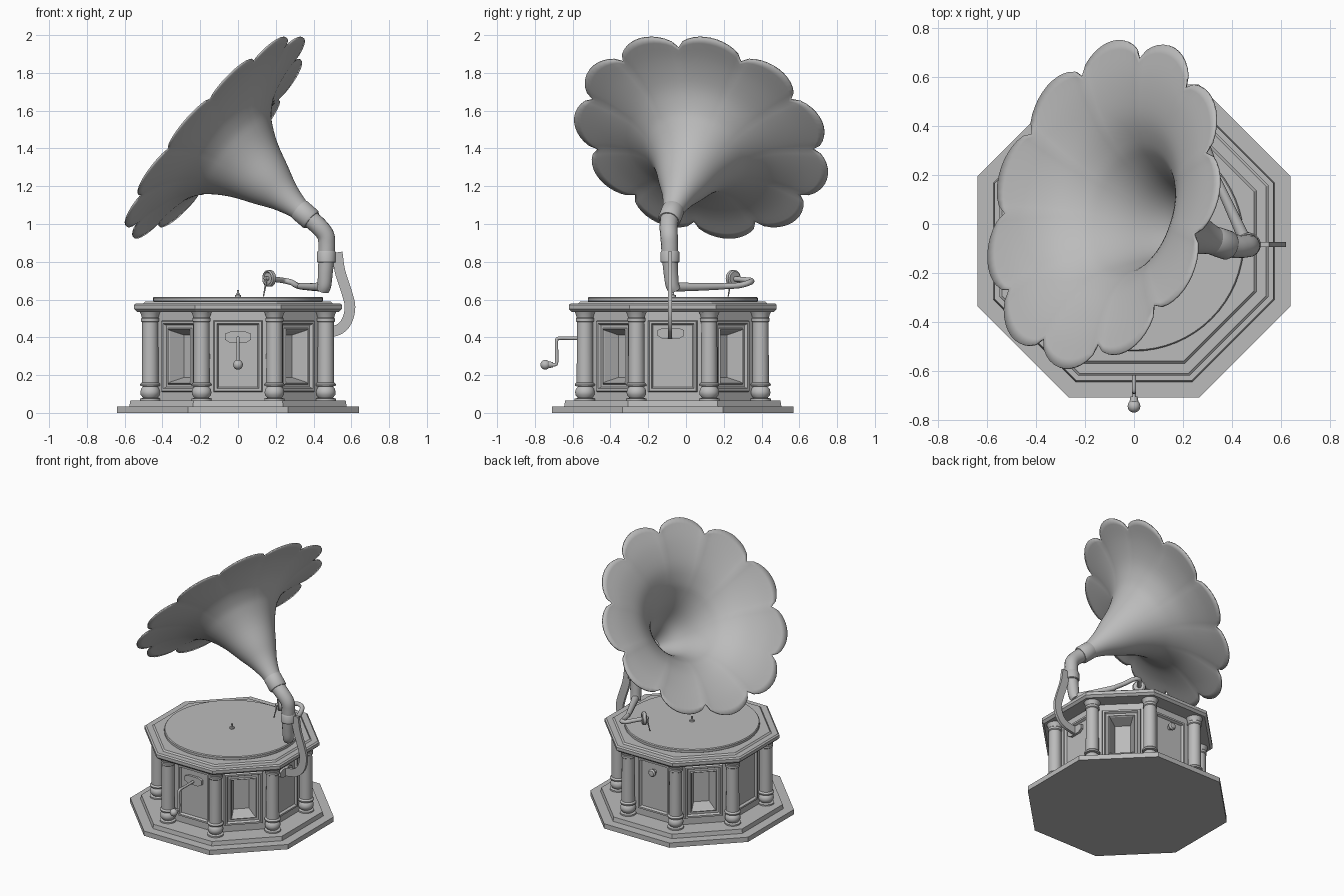
import bpy, bmesh
from math import sin, cos, pi, radians
from mathutils import Vector, Matrix

if "Cube" in bpy.data.objects:
    bpy.data.objects.remove(bpy.data.objects["Cube"])

grey = bpy.data.materials.new("plain grey")
grey.use_nodes = True
colour = (0.5, 0.5, 0.5, 1)
grey.diffuse_color = colour
grey.node_tree.nodes["Principled BSDF"].inputs["Base Color"].default_value = colour

CY = -0.07                       # cabinet centre in y
OCT = 1 / cos(pi / 8)            # apothem to corner radius
UP = Vector((0, 0, 1))


def finish(obj, angle=35):
    if not obj.data.materials:
        obj.data.materials.append(grey)
    bpy.ops.object.select_all(action='DESELECT')
    obj.select_set(True)
    bpy.context.view_layer.objects.active = obj
    bpy.ops.object.shade_smooth_by_angle(angle=radians(angle))
    return obj


def mesh_object(name, bm, angle=35, recalc=True):
    if recalc:
        bmesh.ops.recalc_face_normals(bm, faces=bm.faces)
    mesh = bpy.data.meshes.new(name)
    bm.to_mesh(mesh)
    bm.free()
    obj = bpy.data.objects.new(name, mesh)
    bpy.context.collection.objects.link(obj)
    return finish(obj, angle)


def aim(loc, axis):
    quat = Vector(axis).to_track_quat('Z', 'Y') if Vector(axis) != UP else Matrix().to_quaternion()
    return Matrix.Translation(loc) @ quat.to_matrix().to_4x4()


def lathe_bm(profile, segs, start=0.0, shape=lambda r, t: r):
    """Revolve (radius, height) points about local z."""
    bm = bmesh.new()
    rings = []
    for r, z in profile:
        angles = [start + 2 * pi * i / segs for i in range(segs)]
        rings.append([bm.verts.new((shape(r, t) * cos(t), shape(r, t) * sin(t), z)) for t in angles])
    for a, b in zip(rings, rings[1:]):
        for i in range(segs):
            j = (i + 1) % segs
            bm.faces.new((a[i], a[j], b[j], b[i]))
    bmesh.ops.remove_doubles(bm, verts=bm.verts, dist=1e-5)
    return bm


def lathe(name, profile, loc, axis=UP, segs=32, angle=35):
    bm = lathe_bm(profile, segs)
    bm.transform(aim(loc, axis))
    return mesh_object(name, bm, angle)


def octagon(name, profile):
    bm = lathe_bm([(r * OCT, z) for r, z in profile], 8, pi / 8)
    bm.transform(Matrix.Translation((0, CY, 0)))
    return mesh_object(name, bm, 20)


def smooth_path(points, steps=6):
    """Catmull-Rom samples through the points."""
    p = [Vector(q) for q in points]
    p = [2 * p[0] - p[1]] + p + [2 * p[-1] - p[-2]]
    out = []
    for a, b, c, d in zip(p, p[1:], p[2:], p[3:]):
        for i in range(steps):
            t = i / steps
            out.append(0.5 * (2 * b + (c - a) * t + (2 * a - 5 * b + 4 * c - d) * t ** 2
                              + (3 * b - a - 3 * c + d) * t ** 3))
    return out + [p[-2]]


def tube(name, points, radius, end_radius=None, steps=6):
    pts = smooth_path(points, steps)
    curve = bpy.data.curves.new(name, 'CURVE')
    curve.dimensions = '3D'
    curve.bevel_depth = radius
    curve.bevel_resolution = 5
    curve.use_fill_caps = True
    spline = curve.splines.new('POLY')
    spline.points.add(len(pts) - 1)
    ratio = (end_radius or radius) / radius
    for i, (sp, co) in enumerate(zip(spline.points, pts)):
        sp.co = (*co, 1)
        sp.radius = 1 + (ratio - 1) * i / (len(pts) - 1)
    obj = bpy.data.objects.new(name, curve)
    bpy.context.collection.objects.link(obj)
    bpy.ops.object.select_all(action='DESELECT')
    obj.select_set(True)
    bpy.context.view_layer.objects.active = obj
    bpy.ops.object.convert(target='MESH')
    return finish(bpy.context.object, 50)


def ball(r, n=10):
    return [(r * sin(pi * i / n), -r * cos(pi * i / n)) for i in range(n + 1)]


# Stepped base and cornice
octagon("base", [(0, 0), (.64, 0), (.64, .035), (.575, .035), (.57, .065), (0, .065)])
octagon("cornice", [(0, .535), (.535, .535), (.55, .55), (.55, .572), (.54, .58),
                    (.5, .58), (.49, .59), (0, .59)])

# Cabinet with moulded panels; diagonal panels become deep windows
bm = lathe_bm([(0, .06), (.435 * OCT, .06), (.435 * OCT, .54), (0, .54)], 8, pi / 8)
bmesh.ops.recalc_face_normals(bm, faces=bm.faces)
sides = [f for f in bm.faces if abs(f.normal.z) < .1]
windows = [f for f in sides if abs(f.normal.x * f.normal.y) > .2]


def inset(faces, thickness, depth):
    bmesh.ops.inset_individual(bm, faces=faces, thickness=thickness, depth=depth, use_even_offset=True)


for thickness, depth in ((.05, 0), (.006, .014), (.012, 0), (.008, -.016)):
    inset(sides, thickness, depth)
for thickness, depth in ((.015, 0), (.006, .008), (.006, -.008), (.025, -.08)):
    inset(windows, thickness, depth)
bm.transform(Matrix.Translation((0, CY, 0)))
mesh_object("cabinet", bm, 15, recalc=False)

# Corner columns
column = [(0, .06), (.054, .06), (.054, .075), (.038, .08), (.05, .095), (.052, .11), (.048, .128),
          (.036, .14), (.052, .142), (.054, .152), (.044, .162), (.042, .48), (.048, .485),
          (.048, .5), (.044, .505), (.05, .525), (.06, .545), (0, .545)]
for i in range(8):
    t = pi / 8 + i * pi / 4
    lathe("column", column, (.465 * OCT * cos(t), CY + .465 * OCT * sin(t), 0))

# Turntable and spindle
lathe("turntable", [(0, .585), (.44, .585), (.45, .592), (.45, .608), (.445, .614), (0, .614)],
      (0, CY, 0), segs=64)
lathe("spindle", [(0, .61), (.016, .61), (.016, .624), (.007, .626), (.006, .648), (0, .652)],
      (0, CY, 0), segs=16)


# Shaped key plates and rear knob
def key_plate(name, loc, axis, z):
    outline = [(-.07, .018), (-.04, .03), (.04, .03), (.07, .018),
               (.07, -.012), (.04, -.03), (-.04, -.03), (-.07, -.012)]
    bm = bmesh.new()
    face = bm.faces.new([bm.verts.new((x, y, 0)) for x, y in outline])
    ext = bmesh.ops.extrude_face_region(bm, geom=[face])["geom"]
    bmesh.ops.translate(bm, vec=(0, 0, .02), verts=[v for v in ext if isinstance(v, bmesh.types.BMVert)])
    bm.transform(aim((*loc, z), axis))
    mesh_object(name, bm)


key_plate("crank_plate", (0, CY - .43), (0, -1, 0), .4)
key_plate("bracket_plate", (.43, CY - .01), (1, 0, 0), .42)
lathe("rear_knob", [(0, 0), (.016, 0), (.014, .015), (.026, .025), (.028, .035), (.02, .046), (0, .05)],
      (0, CY + .43, .41), (0, 1, 0), 20)

# Winding crank
tube("crank", [(0, -.48, .395), (0, -.6, .395), (0, -.672, .395), (0, -.685, .382), (0, -.685, .33),
               (0, -.685, .268), (0, -.695, .255), (0, -.73, .255)], .009)
lathe("crank_knob", ball(.026), (0, -.745, .255), segs=20)
lathe("crank_ferrule", [(0, 0), (.014, 0), (.018, .02), (0, .02)], (0, -.705, .255), (0, -1, 0), 16)

# Flat curved bracket holding the arm
centre = smooth_path([(.525, .85), (.54, .75), (.575, .64), (.593, .56), (.575, .485), (.53, .44), (.44, .42)])
left, right = [], []
for i, p in enumerate(centre):
    d = (centre[min(i + 1, len(centre) - 1)] - centre[max(i - 1, 0)]).normalized()
    side = Vector((-d.y, d.x)) * .028
    left.append(p + side)
    right.append(p - side)
bm = bmesh.new()
rows = [[bm.verts.new((q.x, -.094, q.y)) for q in row] for row in (left, right)]
for i in range(len(centre) - 1):
    bm.faces.new((rows[0][i], rows[0][i + 1], rows[1][i + 1], rows[1][i]))
ext = bmesh.ops.extrude_face_region(bm, geom=bm.faces[:])["geom"]
bmesh.ops.translate(bm, vec=(0, .02, 0), verts=[v for v in ext if isinstance(v, bmesh.types.BMVert)])
mesh_object("bracket", bm)

# Flower horn with eleven petals
axis = Vector((-.73, .25, .636)).normalized()
mouth = Vector((-.12, .085, 1.465))
flare = smooth_path([(.045, -.69), (.055, -.6), (.085, -.5), (.13, -.4), (.183, -.28), (.238, -.19),
                     (.295, -.125), (.395, -.06), (.54, -.018), (.7, 0)], 4)


def petal(r, t):
    dip = 1 - abs(sin(5.5 * (t - pi / 2))) ** .6
    return r * (1 - .13 * dip * (r / .7) ** 4)


bm = lathe_bm([tuple(p) for p in flare], 132, 0, petal)
bm.transform(aim(mouth, axis))
horn = mesh_object("horn", bm, 60)
shell = horn.modifiers.new("thickness", 'SOLIDIFY')
shell.thickness = .008
shell.offset = 0

# Elbow pipe and collars
neck = mouth - axis * .69
lathe("horn_collar", [(0, 0), (.054, 0), (.06, .01), (.06, .085), (.054, .1), (0, .1)], neck - axis * .01, axis)
tube("elbow", [neck, (.43, -.092, .985), (.464, -.09, .94), (.47, -.087, .89), (.468, -.085, .82)], .049, .044)
lathe("elbow_collar", [(0, .795), (.046, .795), (.05, .8), (.05, .85), (.045, .858), (0, .858)], (.468, -.085, 0))
tube("lower_pipe", [(.468, -.085, .81), (.462, -.08, .74), (.458, -.073, .68), (.45, -.06, .65)], .042, .034)

# Tone arm, return bend and sound box
tube("tone_arm", [(.462, -.085, .667), (.4, .05, .667), (.33, .2, .67)], .026, .017)
tube("return_bend", [(.335, .19, .67), (.31, .28, .675), (.285, .335, .69), (.245, .345, .7),
                     (.21, .305, .705), (.165, .25, .71)], .016, .014)
facing = Vector((-.75, -.66, 0)).normalized()
box = Vector((.165, .25, .712))
lathe("sound_box", [(0, -.016), (.036, -.016), (.044, -.01), (.044, .01), (.036, .016), (.03, .01), (0, .01)],
      box, facing, 28)
lathe("sound_box_boss", [(0, 0), (.012, 0), (.01, .03), (0, .034)], box, facing, 16)
tube("needle", [box + facing * .02, box + facing * .028 - UP * .045, box + facing * .04 - UP * .095], .006, .003)
